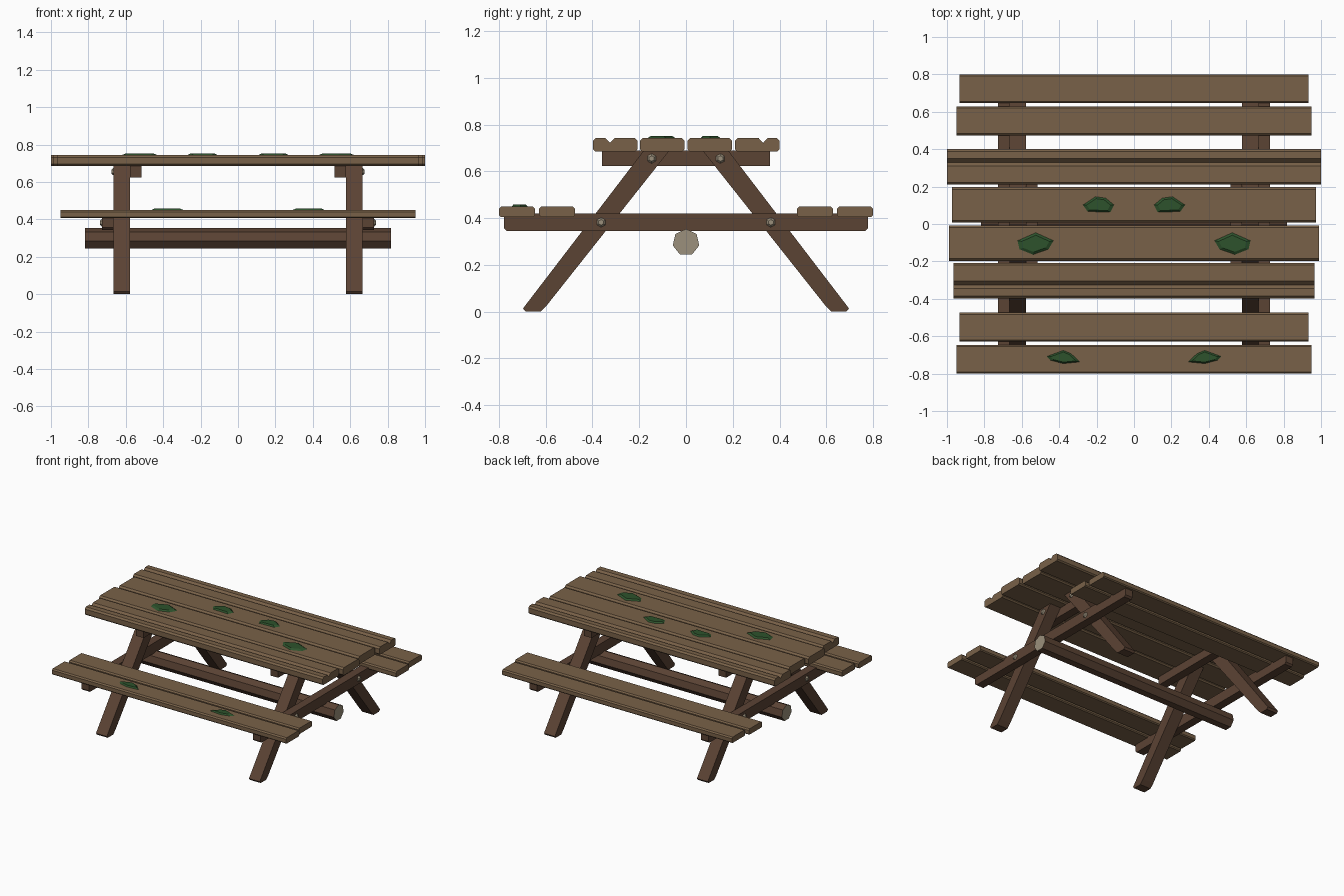
import bpy, bmesh, math

if "Cube" in bpy.data.objects:
    bpy.data.objects.remove(bpy.data.objects["Cube"])


def material(name, rgb):
    m = bpy.data.materials.new(name)
    m.diffuse_color = (*rgb, 1)
    m.use_nodes = True
    m.node_tree.nodes["Principled BSDF"].inputs["Base Color"].default_value = m.diffuse_color
    return m


PLANK = material("plank_wood", (0.19, 0.12, 0.065))
FRAME = material("frame_wood", (0.105, 0.056, 0.034))
MOSS = material("moss_green", (0.026, 0.085, 0.025))
PALE = material("pale_end", (0.33, 0.28, 0.2))


def finish(name, bm, mats):
    bmesh.ops.recalc_face_normals(bm, faces=bm.faces)
    me = bpy.data.meshes.new(name)
    bm.to_mesh(me)
    bm.free()
    for m in mats:
        me.materials.append(m)
    ob = bpy.data.objects.new(name, me)
    bpy.context.collection.objects.link(ob)
    return ob


def loft(name, loop_a, loop_b, mat, cap_mat=None):
    """Solid between two matching loops of 3D points."""
    bm = bmesh.new()
    a = [bm.verts.new(p) for p in loop_a]
    b = [bm.verts.new(p) for p in loop_b]
    n = len(a)
    caps = [bm.faces.new(a), bm.faces.new(b)]
    for i in range(n):
        j = (i + 1) % n
        bm.faces.new((a[i], a[j], b[j], b[i]))
    if cap_mat:
        for f in caps:
            f.material_index = 1
    return finish(name, bm, [mat, cap_mat] if cap_mat else [mat])


def extrude(name, profile, x0, x1, mat, cap_mat=None):
    """Extrude a (y, z) profile along x."""
    return loft(name, [(x0, y, z) for y, z in profile],
                [(x1, y, z) for y, z in profile], mat, cap_mat)


def board(y0, y1, z0, z1, top, bottom, groove=None):
    """Board cross-section with chamfered corners and optional V groove."""
    p = [(y0 + bottom, z0), (y1 - bottom, z0), (y1, z0 + bottom),
         (y1, z1 - top), (y1 - top, z1)]
    if groove is not None:
        p += [(groove + 0.02, z1), (groove, z1 - 0.021), (groove - 0.02, z1)]
    return p + [(y0 + top, z1), (y0, z1 - top), (y0, z0 + bottom)]


# Table top planks: centre y, half length, groove y
for y, half, groove in [(-0.303, 0.965, -0.325), (-0.102, 0.99, None),
                        (0.102, 0.973, None), (0.305, 1.0, 0.33)]:
    extrude("top_plank", board(y - 0.095, y + 0.095, 0.686, 0.743, 0.012, 0.009, groove),
            -half, half, PLANK)

# Seat planks
for y, half in [(-0.723, 0.95), (-0.551, 0.933), (0.551, 0.95), (0.723, 0.933)]:
    extrude("seat_plank", board(y - 0.077, y + 0.077, 0.406, 0.449, 0.009, 0.007),
            -half, half, PLANK)

# Leg outline, sloping from the foot to the underside of the top
LEG = [(0.697, 0.014), (0.686, 0), (0.622, 0), (0.593, 0.03),
       (0.07, 0.69), (0.18, 0.69)]
# Seat beam outline with clipped lower corners
BEAM = [(-0.766, 0.344), (0.766, 0.344), (0.778, 0.356),
        (0.778, 0.42), (-0.778, 0.42), (-0.778, 0.356)]


def hexagon(x, y, z, r):
    return [(x, y + r * math.cos(i * math.pi / 3 + 0.5),
             z + r * math.sin(i * math.pi / 3 + 0.5)) for i in range(6)]


# End frames on both sides
for sx in (-1, 1):
    extrude("seat_beam", BEAM, sx * 0.665, sx * 0.727, FRAME)
    extrude("top_ledger", [(-0.359, 0.624), (0.359, 0.624), (0.359, 0.69), (-0.359, 0.69)],
            sx * 0.515, sx * 0.577, FRAME)
    for sy in (-1, 1):
        extrude("leg", [(sy * y, z) for y, z in LEG], sx * 0.577, sx * 0.665, FRAME)
        for y, z, x in [(0.147, 0.655, 0.664), (0.363, 0.382, 0.726)]:
            loft("bolt", hexagon(sx * x, sy * y, z, 0.022),
                 hexagon(sx * (x + 0.011), sy * y, z, 0.012), PALE)

# Seven-sided log brace with pale cut ends
log = [(0.058 * math.sin(i * math.tau / 7), 0.296 + 0.058 * math.cos(i * math.tau / 7))
       for i in range(7)]
extrude("log_brace", log, -0.818, 0.818, FRAME, PALE)

# Moss patches: centre x, y, surface z, outline
BIG = [(-.10, .016), (0, .06), (.097, .016), (.07, -.03), (-.016, -.06), (-.09, -.03)]
MID = [(-.085, 0), (-.016, .045), (.04, .037), (.085, 0), (.065, -.04), (-.06, -.036)]
THIN = [(-.09, .005), (0, .038), (.043, .02), (.09, -.025), (0, -.034), (-.07, -.016)]
for x, y, z, outline in [(-0.525, -0.105, 0.742, BIG), (-0.19, 0.102, 0.742, MID),
                         (-0.378, -0.713, 0.448, THIN)]:
    for s in (1, -1):
        loft("moss_patch", [(s * (x + a), y + b, z) for a, b in outline],
             [(s * (x + a * 0.75), y + b * 0.75, z + 0.01) for a, b in outline], MOSS)
